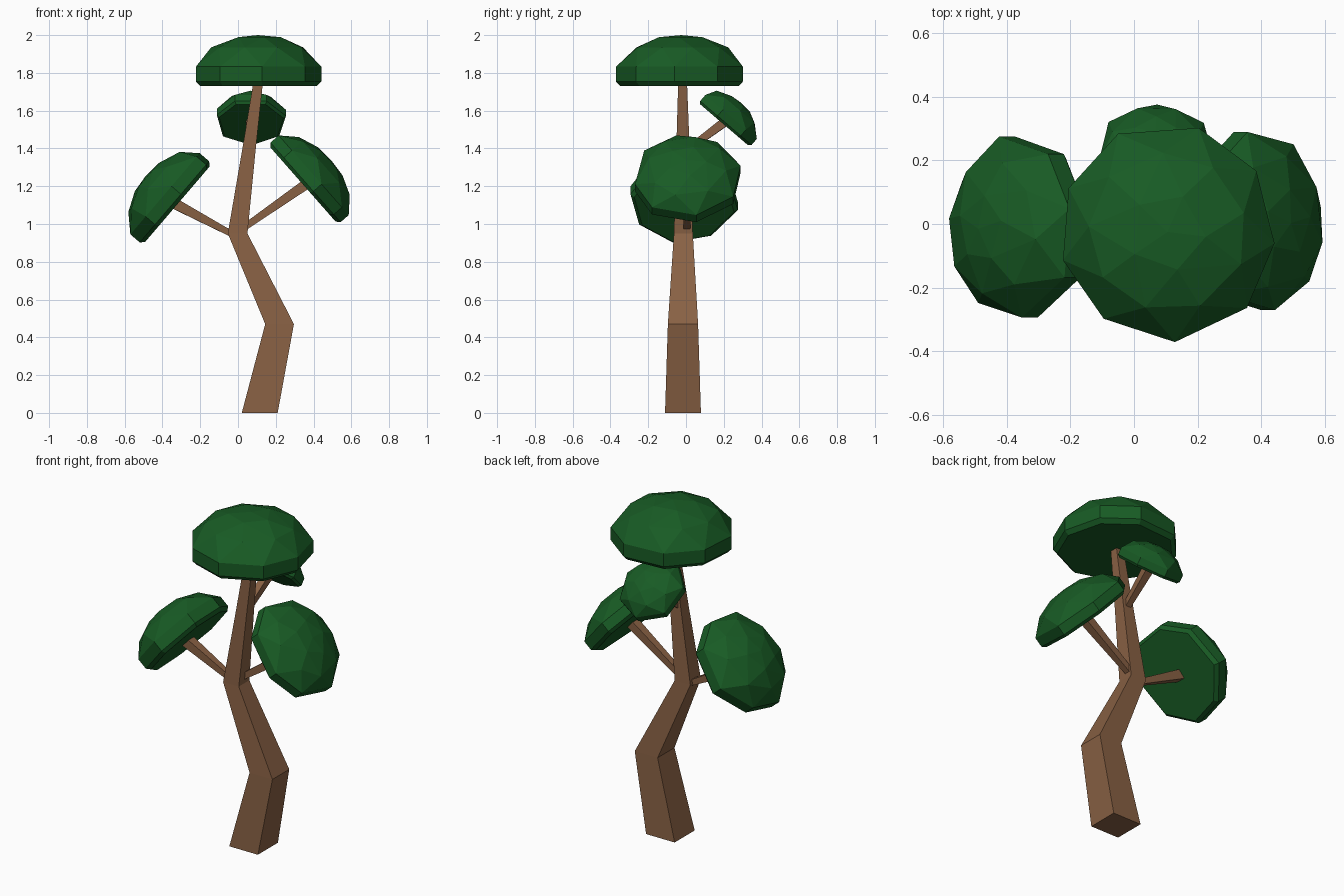
import bpy, bmesh, math, random
from mathutils import Vector

if "Cube" in bpy.data.objects:
    bpy.data.objects.remove(bpy.data.objects["Cube"])

random.seed(4)


def material(name, color):
    m = bpy.data.materials.new(name)
    m.diffuse_color = color
    m.use_nodes = True
    m.node_tree.nodes["Principled BSDF"].inputs["Base Color"].default_value = m.diffuse_color
    return m


BARK = material("bark", (0.25, 0.12, 0.058, 1))
LEAF = material("leaf", (0.009, 0.105, 0.018, 1))


def finish(bm, name, mat):
    bmesh.ops.recalc_face_normals(bm, faces=bm.faces)
    mesh = bpy.data.meshes.new(name)
    bm.to_mesh(mesh)
    bm.free()
    mesh.materials.append(mat)
    obj = bpy.data.objects.new(name, mesh)
    bpy.context.collection.objects.link(obj)
    return obj


def square_loft(name, sections):
    """Four-sided limb through sections of (centre, half axis u, half axis v)."""
    bm = bmesh.new()
    rings = [[bm.verts.new(c + u * a + v * b)
              for a, b in ((-1, -1), (1, -1), (1, 1), (-1, 1))]
             for c, u, v in sections]
    for lo, hi in zip(rings, rings[1:]):
        for i in range(4):
            j = (i + 1) % 4
            bm.faces.new((lo[i], lo[j], hi[j], hi[i]))
    bm.faces.new(rings[0][::-1])
    bm.faces.new(rings[-1])
    return finish(bm, name, BARK)


def branch(name, start, end, w0, w1):
    a, b = Vector(start), Vector(end)
    d = (b - a).normalized()
    u = d.cross(Vector((0, 0, 1))).normalized()
    v = d.cross(u)
    square_loft(name, [(a, u * w0, v * w0), (b, u * w1, v * w1)])


def canopy(name, base, axis, radius, height, sides, phase, jitter):
    """Faceted flat-bottomed dome along the given axis."""
    rot = Vector((0, 0, 1)).rotation_difference(Vector(axis).normalized())
    profile = ((0.93, 0, 0), (1, 0.09, 0), (1, 0.38, 0), (0.73, 0.76, 0.5), (0.36, 0.96, 0))
    bm = bmesh.new()
    spokes = [(random.uniform(-1, 1), random.uniform(-1, 1)) for _ in range(sides)]
    for r, h, shift in profile:
        n = sides if r > 0.5 else 5
        for i in range(n):
            da, dr = spokes[i]
            ang = math.radians(phase) + (i + shift + da * jitter) * math.tau / n
            rr = radius * r * (1 + dr * jitter * 0.3)
            p = Vector((rr * math.cos(ang), rr * math.sin(ang), h * height))
            bm.verts.new(Vector(base) + rot @ p)
    bm.verts.new(Vector(base) + rot @ Vector((0, 0, height)))
    bmesh.ops.convex_hull(bm, input=bm.verts)
    bmesh.ops.dissolve_limit(bm, angle_limit=0.02, verts=bm.verts, edges=bm.edges)
    finish(bm, name, LEAF)


# Bent trunk: centre x, y, z, half width x, half width y
trunk = [(0.115, -0.016, 0.00, 0.095, 0.095),
         (0.22, -0.016, 0.47, 0.076, 0.08),
         (-0.002, -0.014, 0.95, 0.052, 0.05),
         (0.056, -0.016, 1.38, 0.036, 0.036),
         (0.108, -0.018, 1.76, 0.025, 0.023)]
square_loft("trunk", [(Vector((x, y, z)), Vector((hx, 0, 0)), Vector((0, hy, 0)))
                      for x, y, z, hx, hy in trunk])

# Branches, flaring slightly toward the leaves
branch("left_branch", (-0.02, 0, 0.94), (-0.33, -0.01, 1.105), 0.015, 0.028)
branch("right_branch", (0.03, 0.005, 0.98), (0.36, 0.005, 1.21), 0.017, 0.027)
branch("back_branch", (0.055, -0.01, 1.38), (0.067, 0.205, 1.54), 0.016, 0.024)

# Leaf domes
canopy("top_canopy", (0.105, -0.025, 1.73), (0, 0, 1), 0.342, 0.27, 9, -5, 0.05)
canopy("left_canopy", (-0.318, -0.015, 1.108), (-0.76, 0, 0.65), 0.29, 0.225, 8, 10, 0.1)
canopy("right_canopy", (0.345, 0.003, 1.208), (0.75, 0, 0.66), 0.288, 0.197, 8, 10, 0.1)
canopy("back_canopy", (0.067, 0.194, 1.532), (0, 0.65, 0.76), 0.19, 0.147, 7, 90, 0.08)
